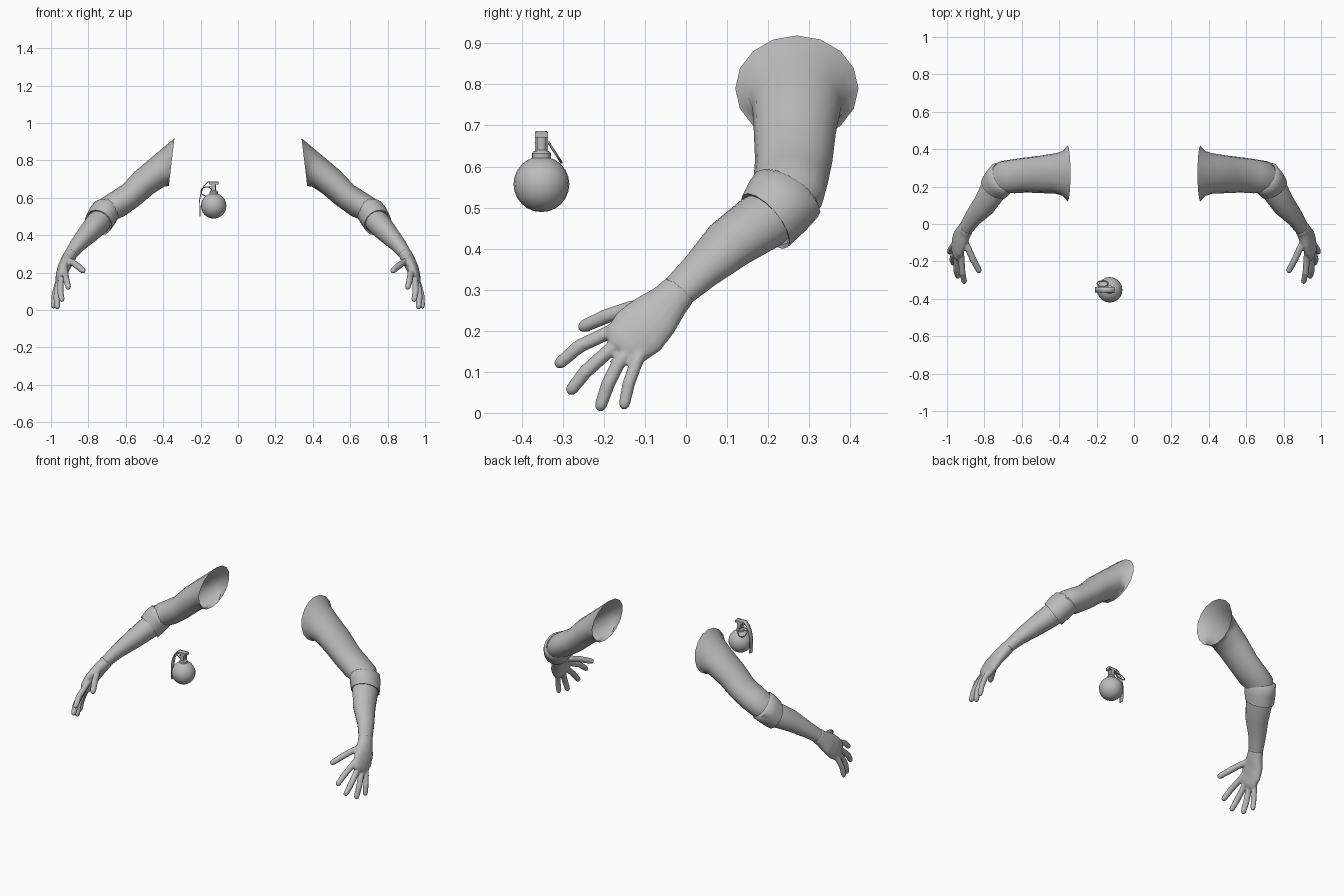
import bpy, bmesh, math
from mathutils import Vector

old = bpy.data.objects.get("Cube")
if old:
    bpy.data.objects.remove(old, do_unlink=True)

grey = bpy.data.materials.new("plain grey")
grey.use_nodes = True
COLOUR = (0.5, 0.5, 0.5, 1)
grey.diffuse_color = COLOUR
grey.node_tree.nodes["Principled BSDF"].inputs["Base Color"].default_value = COLOUR


def loft(bm, rings, sides=16, caps=True):
    """Skin elliptical rings (centre, half width, half height[, axis])."""
    loops = []
    for i, ring in enumerate(rings):
        centre, w, h = Vector(ring[0]), ring[1], ring[2]
        if len(ring) > 3:
            axis = Vector(ring[3])
        else:
            axis = Vector(rings[min(i + 1, len(rings) - 1)][0]) - Vector(rings[max(i - 1, 0)][0])
        axis.normalize()
        across = Vector((0, 1, 0))
        across = (across - axis * across.dot(axis)).normalized()
        up = axis.cross(across)
        loops.append([bm.verts.new(centre + across * (w * math.cos(a)) + up * (h * math.sin(a)))
                      for a in (math.tau * k / sides for k in range(sides))])
    for a, b in zip(loops, loops[1:]):
        for k in range(sides):
            j = (k + 1) % sides
            bm.faces.new((a[k], a[j], b[j], b[k]))
    if caps:
        bm.faces.new(loops[0])
        bm.faces.new(loops[-1])


def finger(bm, points, radius):
    """Tapering tube with a rounded tip."""
    pts = [Vector(p) for p in points]
    tip = pts[-1]
    d = (tip - pts[-2]).normalized()
    rings = [(p, radius, radius) for p in pts[:-1]]
    for back, scale in ((1, 0.9), (0.45, 0.72), (0.1, 0.35)):
        rings.append((tip - d * radius * back, radius * scale, radius * scale, d))
    loft(bm, rings, 10)


def finish(bm, name, angle=50):
    bmesh.ops.recalc_face_normals(bm, faces=bm.faces)
    mesh = bpy.data.meshes.new(name)
    bm.to_mesh(mesh)
    bm.free()
    mesh.materials.append(grey)
    obj = bpy.data.objects.new(name, mesh)
    bpy.context.collection.objects.link(obj)
    bpy.ops.object.select_all(action='DESELECT')
    obj.select_set(True)
    bpy.context.view_layer.objects.active = obj
    bpy.ops.object.shade_smooth_by_angle(angle=math.radians(angle))
    return obj


def mirror(obj):
    obj.modifiers.new("mirror", 'MIRROR')


# Upper sleeves, open at the shoulder
bm = bmesh.new()
loft(bm, [((.355, .27, .79), .15, .13, (1, 0, .12)),
          ((.38, .27, .77), .12, .108, (1, 0, -.08)),
          ((.42, .27, .745), .108, .088, (.95, 0, -.3)),
          ((.5, .265, .683), .1, .077),
          ((.575, .262, .612), .094, .071),
          ((.645, .255, .565), .091, .073),
          ((.69, .25, .54), .09, .07),
          ((.725, .22, .50), .08, .066)], 16, False)
mirror(finish(bm, "sleeves"))

# Rolled cuffs with a turned-in lip
bm = bmesh.new()
bend, fore = (.45, -.5, -.65), (.42, -.72, -.55)
loft(bm, [((.695, .25, .54), .086, .068, bend),
          ((.705, .246, .532), .096, .077, bend),
          ((.725, .222, .503), .093, .079, (.44, -.6, -.62)),
          ((.747, .193, .467), .086, .076, fore),
          ((.745, .196, .469), .077, .067, fore),
          ((.73, .22, .49), .074, .062, fore)], 16, False)
mirror(finish(bm, "cuffs"))

# Forearms
bm = bmesh.new()
loft(bm, [((.725, .22, .49), .07, .06),
          ((.75, .185, .465), .077, .065),
          ((.80, .105, .41), .068, .056),
          ((.86, .035, .345), .051, .042),
          ((.895, -.018, .297), .044, .034),
          ((.91, -.04, .275), .04, .03)], 16)
mirror(finish(bm, "forearms"))

# Hands: palm, fingers and thumb fused into one skin
bm = bmesh.new()
loft(bm, [((.895, -.018, .297), .046, .036),
          ((.908, -.04, .272), .05, .036),
          ((.928, -.078, .235), .066, .034),
          ((.942, -.115, .198), .072, .03),
          ((.95, -.148, .166), .062, .025),
          ((.954, -.162, .152), .048, .017)], 16)
finger(bm, [(.925, -.15, .215), (.922, -.205, .188), (.918, -.26, .162), (.905, -.318, .112)], .0175)
finger(bm, [(.94, -.14, .19), (.948, -.195, .145), (.95, -.245, .1), (.94, -.288, .045)], .0175)
finger(bm, [(.95, -.125, .17), (.964, -.165, .12), (.97, -.19, .07), (.965, -.213, .003)], .0175)
finger(bm, [(.955, -.1, .165), (.972, -.122, .12), (.983, -.14, .07), (.987, -.153, .007)], .016)
finger(bm, [(.915, -.07, .265), (.885, -.135, .255), (.86, -.19, .237), (.822, -.262, .205)], .0185)
hands = finish(bm, "hands")
remesh = hands.modifiers.new("fuse", 'REMESH')
remesh.mode = 'VOXEL'
remesh.voxel_size = .005
remesh.use_smooth_shade = True
relax = hands.modifiers.new("relax", 'SMOOTH')
relax.factor = .5
relax.iterations = 5
mirror(hands)

# Round grenade body
CX, CY = -.13, -.352
bm = bmesh.new()
bmesh.ops.create_uvsphere(bm, u_segments=20, v_segments=12, radius=.068)
bmesh.ops.translate(bm, verts=bm.verts, vec=(CX, CY, .557))
finish(bm, "grenade_body")

# Collar and fuse
up = (0, 0, 1)
bm = bmesh.new()
loft(bm, [((CX, CY, z), r, r, up) for z, r in
          ((.61, .023), (.632, .023), (.636, .02), (.64, .013), (.675, .013))], 16)
finish(bm, "fuse_collar", 30)


def box(name, centre, size):
    bm = bmesh.new()
    bmesh.ops.create_cube(bm, size=1)
    for v in bm.verts:
        v.co = Vector(c + s * p for c, s, p in zip(centre, size, v.co))
    return finish(bm, name, 30)


box("fuse_head", (CX, CY, .677), (.05, .032, .013))
for side in (-1, 1):
    box("fuse_rib", (CX, CY + side * .0135, .655), (.022, .005, .04))

# Safety lever: bent strip hanging beside the body
bm = bmesh.new()
strip = [(-.105, .684), (-.163, .684), (-.182, .663), (-.197, .63), (-.205, .59), (-.203, .5)]
rows = [[bm.verts.new((x, CY + s * .014, z)) for s in (-1, 1)] for x, z in strip]
for a, b in zip(rows, rows[1:]):
    bm.faces.new((a[0], a[1], b[1], b[0]))
lever = finish(bm, "safety_lever", 20)
thick = lever.modifiers.new("thickness", 'SOLIDIFY')
thick.thickness = .005
thick.offset = 0

# Pull ring
bpy.ops.mesh.primitive_torus_add(major_radius=.029, minor_radius=.003, major_segments=24,
                                 minor_segments=8, location=(-.168, -.319, .634),
                                 rotation=(-math.radians(57), 0, 0))
ring = bpy.context.object
ring.name = "pull_ring"
ring.data.materials.append(grey)
bpy.ops.object.shade_smooth_by_angle()

# Pin joining the ring to the fuse
bm = bmesh.new()
loft(bm, [((CX - .02, CY - .016, .66), .003, .003), ((CX - .024, CY + .02, .658), .003, .003)], 8)
finish(bm, "pin")
